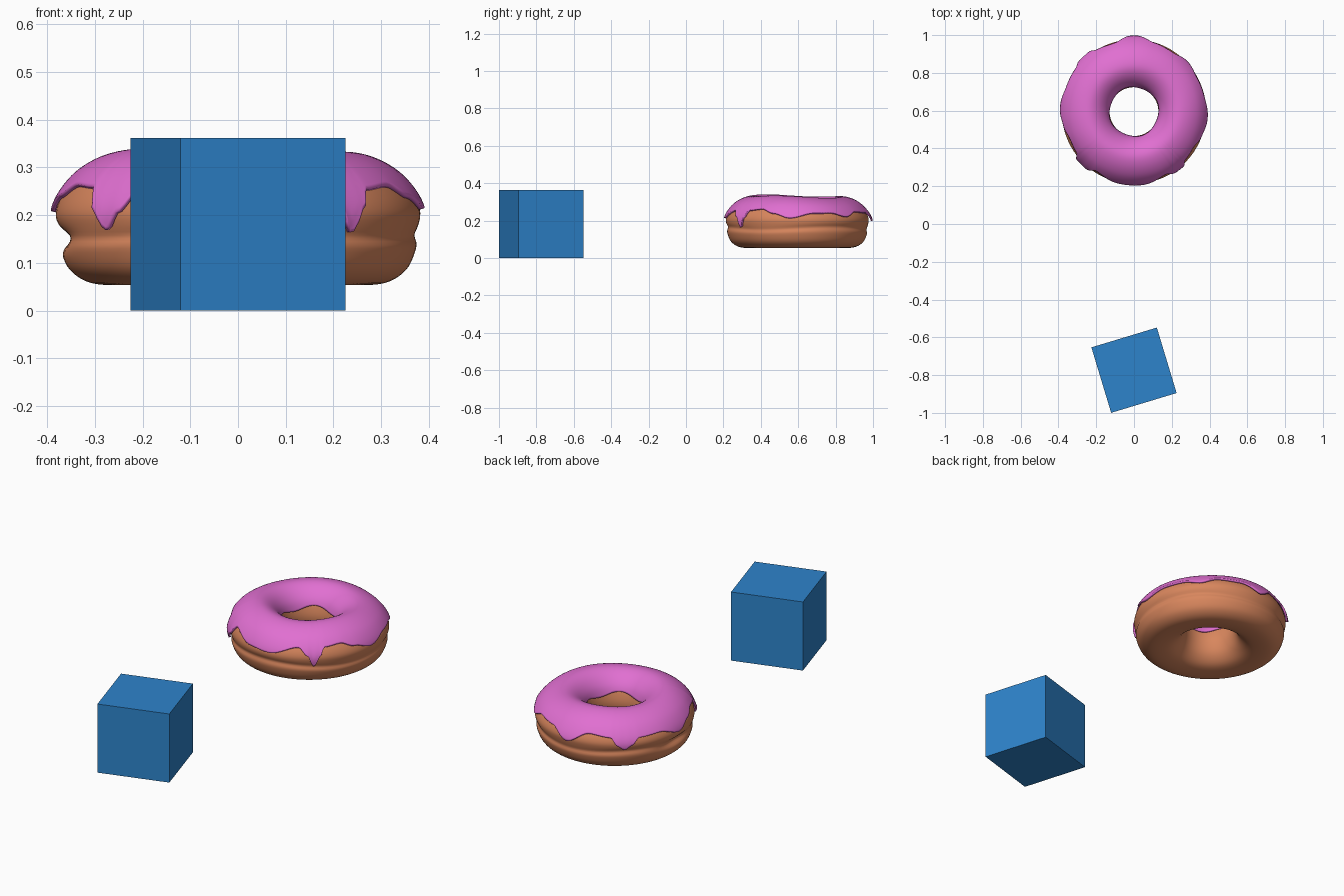
import bpy, bmesh, math
from mathutils import Vector

if "Cube" in bpy.data.objects:
    bpy.data.objects.remove(bpy.data.objects["Cube"])

CENTER = Vector((0, 0.595, 0))

# dough cross-section (radius, height): inner wall, over the top, outer wall, base
OUTLINE = [(.130, .170), (.134, .220), (.152, .267), (.190, .305), (.235, .322), (.285, .313),
           (.333, .285), (.367, .245), (.382, .205), (.375, .165), (.373, .130),
           (.352, .085), (.308, .058), (.245, .055), (.188, .070), (.147, .112)]

# lower rim of the icing (angle in degrees, height), drips are the low entries
RIM = [(-63, .250), (-56, .215), (-52, .163), (-47, .215), (-44, .250), (-31, .257), (-20, .235),
       (-6, .212), (14, .238), (29, .240), (43, .220), (56, .247), (74, .240), (90, .200),
       (106, .245), (122, .235), (127, .200), (132, .183), (137, .200), (143, .230),
       (160, .235), (177, .207), (191, .235), (203, .255), (216, .250), (220, .205),
       (225, .172), (230, .205), (237, .250), (258, .218), (275, .212), (297, .250)]


def section(v):
    """Smooth point on the closed cross-section."""
    i = math.floor(v)
    t = v - i
    p = [Vector(OUTLINE[(i + k) % len(OUTLINE)]) for k in (-1, 0, 1, 2)]
    return .5 * (2 * p[1] + (p[2] - p[0]) * t + (2 * p[0] - 5 * p[1] + 4 * p[2] - p[3]) * t ** 2
                 + (3 * p[1] - p[0] - 3 * p[2] + p[3]) * t ** 3)


def outward(v):
    t = (section(v + .02) - section(v - .02)).normalized()
    return Vector((-t.y, t.x))


def rim_height(deg):
    deg = (deg + 63) % 360 - 63
    for (a, za), (b, zb) in zip(RIM, RIM[1:]):
        if a <= deg <= b:
            t = (deg - a) / (b - a)
            return za + (zb - za) * t * t * (3 - 2 * t)
    return RIM[-1][1]


def find_outer(z):
    lo, hi = 5.0, 11.0
    for _ in range(24):
        mid = (lo + hi) / 2
        lo, hi = (mid, hi) if section(mid).y > z else (lo, mid)
    return lo


def bump(deg, at, width):
    d = (deg - at + 180) % 360 - 180
    return math.exp(-(d / width) ** 2)


def place(p, deg):
    """Spin a section point to its angle, with a gently uneven top."""
    a = math.radians(deg)
    lift = max(0, (p.y - .2) / .13)
    z = p.y + lift * (.006 * math.cos(a - math.radians(235)) + .004 * math.cos(3 * a + 1))
    return CENTER + Vector((p.x * math.cos(a), p.x * math.sin(a), z))


def dough_point(deg, j, m):
    v = j / m * len(OUTLINE)
    p = section(v)
    if p.x > .25:
        # bite-like dent on the left and a shallow wrinkle around the side
        p.x -= .026 * bump(deg, 180, 17) * math.exp(-((p.y - .15) / .02) ** 2)
        wave = .158 + .008 * math.sin(math.radians(3 * deg))
        p.x -= .005 * (1 - bump(deg, 180, 25)) * math.exp(-((p.y - wave) / .012) ** 2)
    return place(p, deg)


def icing_point(deg, j, m):
    u = j / (m - 1)
    start = 1.25 + .2 * math.sin(math.radians(4 * deg))
    v = start + (find_outer(rim_height(deg)) - start) * u
    flare = .003 + .010 * bump(deg, 90, 12) + .005 * bump(deg, 225, 9) + .005 * bump(deg, 131, 9)
    return place(section(v) + outward(v) * (.008 + flare * u ** 5), deg)


def material(name, color):
    m = bpy.data.materials.new(name)
    m.diffuse_color = (*color, 1)
    m.use_nodes = True
    m.node_tree.nodes["Principled BSDF"].inputs["Base Color"].default_value = m.diffuse_color
    return m


def ring(name, point, n, m, closed, mat):
    bm = bmesh.new()
    g = [[bm.verts.new(point(360 * i / n, j, m)) for j in range(m)] for i in range(n)]
    for i in range(n):
        a, b = g[i], g[(i + 1) % n]
        for j in range(m if closed else m - 1):
            k = (j + 1) % m
            bm.faces.new((a[j], a[k], b[k], b[j])).smooth = True
    mesh = bpy.data.meshes.new(name)
    bm.to_mesh(mesh)
    bm.free()
    mesh.materials.append(mat)
    ob = bpy.data.objects.new(name, mesh)
    bpy.context.collection.objects.link(ob)
    return ob


# doughnut body
ring("dough", dough_point, 120, 80, True, material("dough", (.69, .24, .11)))

# icing shell with drips
icing = ring("icing", icing_point, 240, 40, False, material("icing", (.75, .16, .64)))
shell = icing.modifiers.new("thickness", 'SOLIDIFY')
shell.thickness = .010
shell.offset = -1

# turned cube
bpy.ops.mesh.primitive_cube_add(size=.362, location=(0, -.774, .181),
                                rotation=(0, 0, math.radians(16.8)))
cube = bpy.context.object
cube.name = "cube"
cube.data.materials.append(material("blue", (.027, .23, .60)))
